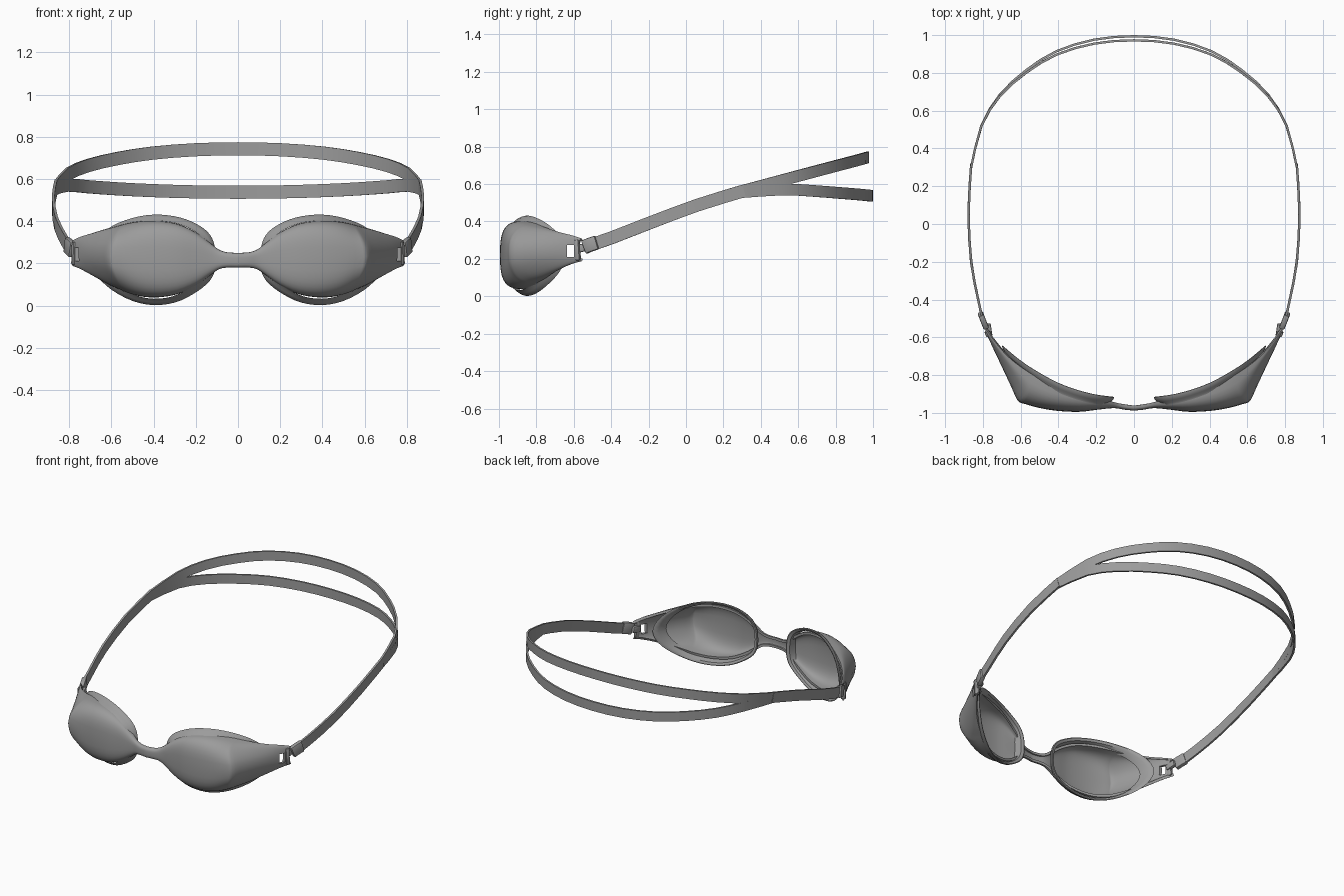
import bpy, bmesh, math
from mathutils import Vector

if "Cube" in bpy.data.objects:
    bpy.data.objects.remove(bpy.data.objects["Cube"])

# Dark grey rubber and plastic
grey = bpy.data.materials.new("dark_grey")
grey.diffuse_color = (.33, .33, .33, 1)
grey.use_nodes = True
grey.node_tree.nodes["Principled BSDF"].inputs["Base Color"].default_value = grey.diffuse_color


def spline(pts, n, closed=False):
    """Catmull-Rom resampling of tuples of any length."""
    out, m = [], len(pts)
    get = (lambda i: pts[i % m]) if closed else (lambda i: pts[max(0, min(m - 1, i))])
    for i in range(m if closed else m - 1):
        quad = list(zip(get(i - 1), get(i), get(i + 1), get(i + 2)))
        for k in range(n):
            t = k / n
            out.append(tuple(0.5 * (2 * b + (c - a) * t + (2 * a - 5 * b + 4 * c - d) * t * t
                                    + (3 * b - a - 3 * c + d) * t ** 3) for a, b, c, d in quad))
    return out if closed else out + [tuple(pts[-1])]


def lerp_rows(rows, x, col):
    for a, b in zip(rows, rows[1:]):
        if x <= b[0]:
            f = max(0, (x - a[0]) / (b[0] - a[0]))
            return a[col] + (b[col] - a[col]) * f
    return rows[-1][col]


def make(name, verts, faces, fix_normals=True):
    me = bpy.data.meshes.new(name)
    me.from_pydata([tuple(v) for v in verts], [], faces)
    me.materials.append(grey)
    if fix_normals:
        bm = bmesh.new()
        bm.from_mesh(me)
        bmesh.ops.recalc_face_normals(bm, faces=bm.faces)
        bm.to_mesh(me)
        bm.free()
    ob = bpy.data.objects.new(name, me)
    bpy.context.collection.objects.link(ob)
    return ob


def mirror(ob):
    mod = ob.modifiers.new("mirror", 'MIRROR')
    mod.merge_threshold = 0.0005


def finish(ob, angle=35):
    bpy.ops.object.select_all(action='DESELECT')
    ob.select_set(True)
    bpy.context.view_layer.objects.active = ob
    bpy.ops.object.convert(target='MESH')
    bpy.ops.object.shade_smooth_by_angle(angle=math.radians(angle))


def ribbon(name, path, width, thick):
    """Flat rectangular band swept along a path, standing upright."""
    P = [Vector(p) for p in path]
    verts, faces = [], []
    for i, p in enumerate(P):
        t = (P[min(i + 1, len(P) - 1)] - P[max(i - 1, 0)]).normalized()
        n = t.cross(Vector((0, 0, 1))).normalized() * thick / 2
        w = n.cross(t).normalized() * width / 2
        verts += [p + n + w, p + n - w, p - n - w, p - n + w]
    for i in range(len(P) - 1):
        for k in range(4):
            a, b = 4 * i + k, 4 * i + (k + 1) % 4
            faces.append((a, b, b + 4, a + 4))
    e = len(verts)
    faces += [(0, 1, 2, 3), (e - 1, e - 2, e - 3, e - 4)]
    return make(name, verts, faces)


# Lens frame: C-shaped sections along x (x, front y, rear y, bottom z, top z)
rows = spline([
    (0, -.988, -.962, .18, .25), (.05, -.983, -.955, .18, .252), (.09, -.976, -.947, .172, .265),
    (.13, -.976, -.937, .145, .295), (.2, -.984, -.925, .095, .347), (.29, -.994, -.90, .053, .388),
    (.4, -.99, -.865, .038, .403), (.5, -.974, -.82, .052, .395), (.58, -.952, -.77, .085, .375),
    (.615, -.936, -.745, .1, .366), (.65, -.862, -.718, .12, .356), (.7, -.755, -.668, .148, .34),
    (.75, -.65, -.605, .175, .325), (.785, -.575, -.555, .188, .308)], 3)
N = 18
verts, faces = [], []
for x0, yf, yr, zb, zt in rows:
    w = max(0, 1 - abs(x0 - .62) / .16)
    for j in range(N + 1):
        a = math.pi * (j / N - .5)
        t = math.copysign(abs(math.sin(a)) ** (2 / 3), a)
        d = max(0, math.cos(a)) ** (2 / 3)
        x = x0 - .06 * w * t * t
        lo, hi, back = (lerp_rows(rows, x, c) for c in (3, 4, 2))
        verts.append((x, back + (yf - back) * d, (lo + hi) / 2 + t * (hi - lo) / 2))
for i in range(len(rows) - 1):
    for j in range(N):
        a = i * (N + 1) + j
        faces.append((a, a + N + 1, a + N + 2, a + 1))
frame = make("lens_frame", verts, faces, False)
mirror(frame)
sol = frame.modifiers.new("shell", 'SOLIDIFY')
sol.thickness, sol.offset = .016, -1

# Slots for the strap clips, cut through both ends of the frame
bm = bmesh.new()
for s in (-1, 1):
    r = bmesh.ops.create_cube(bm, size=1)
    bmesh.ops.scale(bm, vec=(.12, .036, .064), verts=r["verts"])
    bmesh.ops.translate(bm, vec=(s * .77, -.618, .243), verts=r["verts"])
me = bpy.data.meshes.new("slot_cutter")
bm.to_mesh(me)
bm.free()
me.materials.append(grey)
cutter = bpy.data.objects.new("slot_cutter", me)
bpy.context.collection.objects.link(cutter)
cutter.hide_render = True
cut = frame.modifiers.new("slots", 'BOOLEAN')
cut.operation, cut.object = 'DIFFERENCE', cutter
finish(frame, 45)
bpy.data.objects.remove(cutter)

# Eye gaskets: flared rings following the curved back of the frame
outline = spline([(.105, .22), (.115, .3), (.15, .355), (.22, .398), (.3, .423), (.4, .431),
                  (.5, .415), (.6, .375), (.67, .31), (.70, .23), (.67, .145), (.6, .075),
                  (.5, .022), (.4, .002), (.3, .014), (.22, .05), (.15, .1), (.115, .15)], 3, True)
back_y = spline([(.08, -.92), (.2, -.905), (.3, -.88), (.4, -.843), (.5, -.79), (.6, -.725),
                 (.7, -.642)], 4)
section = [(.88, -.04), (.94, -.028), (.99, -.01), (1, 0), (.98, .002), (.915, -.006), (.86, -.05)]
M, S = len(outline), len(section)
verts = []
for x, z in outline:
    for k, dy in section:
        px = .4 + (x - .4) * k
        verts.append((px, lerp_rows(back_y, px, 1) + dy, .217 + (z - .217) * k))
faces = [(i * S + k, i * S + (k + 1) % S, (i + 1) % M * S + (k + 1) % S, (i + 1) % M * S + k)
         for i in range(M) for k in range(S)]
gasket = make("eye_gaskets", verts, faces)
mirror(gasket)
finish(gasket, 40)

# Clips joining frame and strap
for name, path, w, t in [
        ("clip_links", [(.762, -.592, .25), (.772, -.53, .265)], .042, .026),
        ("clip_posts", [(.768, -.592, .246), (.778, -.568, .248)], .11, .03),
        ("clip_buckles", [(.785, -.545, .262), (.797, -.515, .275), (.812, -.475, .288)], .075, .03)]:
    clip = ribbon(name, path, w, t)
    bev = clip.modifiers.new("bevel", 'BEVEL')
    bev.width, bev.segments = .007, 2
    mirror(clip)
    finish(clip)

# Side straps
side = [(.80, -.51, .275), (.825, -.4, .312), (.862, -.2, .39), (.876, .06, .487),
        (.862, .31, .564)]
strap = ribbon("side_straps", spline(side, 2), .068, .013)
mirror(strap)
finish(strap)

# Split head bands around the back
plan = [(.862, .3), (.808, .52), (.71, .685), (.57, .815), (.41, .915), (.21, .976), (0, .994)]
for name, heights, pull in [
        ("upper_head_band", (.563, .622, .664, .697, .722, .738, .743), .022),
        ("lower_head_band", (.557, .571, .563, .553, .545, .539, .537), 0)]:
    half = [(x, y - pull * max(0, (y - .5) / .5), z) for (x, y), z in zip(plan, heights)]
    path = spline(half + [(-x, y, z) for x, y, z in half[-2::-1]], 2)
    finish(ribbon(name, path, .062, .012))
